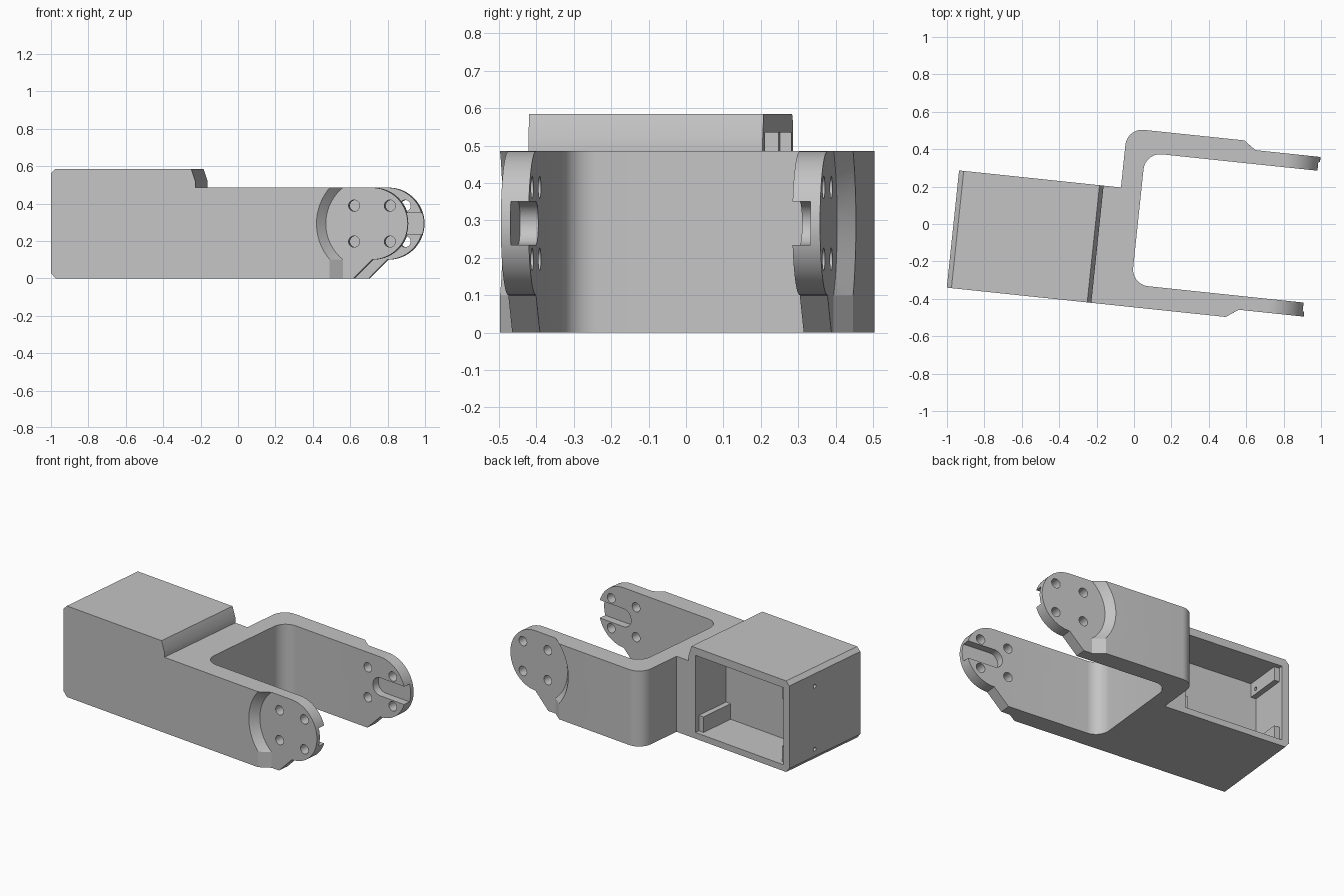
import bpy, bmesh, math
from mathutils import Matrix, Vector

if "Cube" in bpy.data.objects:
    bpy.data.objects.remove(bpy.data.objects["Cube"], do_unlink=True)

MID = 0.0315                          # centre line of the fork
INNER, FLOOR, TIP, OUTER = 0.3545, 0.403, 0.429, 0.4745
HUB_X, HUB_Z, HUB_R = 0.762, 0.2925, 0.1925
FRONT, BACK, END = MID - OUTER, 0.187, -0.96


def new_object(name, bm):
    bmesh.ops.recalc_face_normals(bm, faces=bm.faces)
    mesh = bpy.data.meshes.new(name)
    bm.to_mesh(mesh)
    bm.free()
    obj = bpy.data.objects.new(name, mesh)
    bpy.context.collection.objects.link(obj)
    return obj


def prism(name, points, lo, hi, place):
    """Extrude a 2D outline between lo and hi; place(a, b, depth) gives 3D."""
    bm = bmesh.new()
    rings = [[bm.verts.new(place(a, b, d)) for a, b in points] for d in (lo, hi)]
    for ring in rings:
        bm.faces.new(ring)
    n = len(points)
    for i in range(n):
        j = (i + 1) % n
        bm.faces.new((rings[0][i], rings[0][j], rings[1][j], rings[1][i]))
    return new_object(name, bm)


def plan(a, b, d):
    return Vector((a, b, d))


def side(a, b, d):
    return Vector((a, d, b))


def end(a, b, d):
    return Vector((d, a, b))


def arc(cx, cy, r, start, stop, steps):
    angles = [math.radians(start + (stop - start) * i / steps) for i in range(steps + 1)]
    return [(cx + r * math.cos(t), cy + r * math.sin(t)) for t in angles]


def rect(a0, a1, b0, b1):
    return [(a0, b0), (a1, b0), (a1, b1), (a0, b1)]


def circle(cx, cy, r, steps=24):
    return arc(cx, cy, r, 0, 360, steps)[:-1]


def combine(target, cutter, operation="DIFFERENCE"):
    cutter.hide_render = True
    mod = target.modifiers.new("cut", "BOOLEAN")
    mod.operation, mod.object, mod.solver = operation, cutter, "EXACT"
    bpy.context.view_layer.update()
    result = target.evaluated_get(bpy.context.evaluated_depsgraph_get())
    mesh = bpy.data.meshes.new_from_object(result)
    target.modifiers.clear()
    target.data = mesh
    bpy.data.objects.remove(cutter, do_unlink=True)


# Plan outline: box with a two-armed fork
r = 0.09
outline = [(END - 0.1, FRONT), (1.1, FRONT), (1.1, MID - INNER)]
outline += arc(0.02 + r, MID - INNER + r, r, 270, 180, 12)
outline += arc(0.02 + r, MID + INNER - r, r, 180, 90, 12)
outline += [(1.1, MID + INNER), (1.1, MID + OUTER)]
outline += arc(-0.09 + r, MID + OUTER - r, r, 90, 180, 12)
outline += [(-0.09, BACK), (END - 0.1, BACK)]
bracket = prism("fork_bracket", outline, -0.1, 0.8, plan)

# Side outline: chamfered raised box and rounded arm tips
profile = [(END, 0.03), (END + 0.025, 0), (HUB_X - 0.1, 0)]
profile += arc(HUB_X, HUB_Z, HUB_R, -90, 90, 40)
profile += [(-0.183, 0.485), (-0.183, 0.52), (-0.205, 0.585),
            (END + 0.025, 0.585), (END, 0.56)]
combine(bracket, prism("side_cutter", profile, -1, 1, side), "INTERSECT")

# Arm details, mirrored across the fork
for s in (-1, 1):
    # Conical recess around each hub
    depth = 0.06
    bm = bmesh.new()
    bmesh.ops.create_cone(bm, cap_ends=True, segments=96, radius1=0.248,
                          radius2=0.248 + depth, depth=depth)
    turn = Matrix.Rotation(math.radians(-90 * s), 4, "X")
    bm.transform(Matrix.Translation((HUB_X, MID + s * (TIP + depth / 2), HUB_Z)) @ turn)
    combine(bracket, new_object("hub_recess_cutter", bm))
    # Straight lower part of the recess
    ramp = [(0.605, MID + s * TIP), (1.1, MID + s * TIP),
            (1.1, MID + s * (TIP + depth)), (0.605 - 0.066 * depth / 0.0455, MID + s * (TIP + depth))]
    combine(bracket, prism("lower_recess_cutter", ramp, -0.1, 0.1, plan))
    # Groove on the inner face, open at the tip
    slot = arc(HUB_X, HUB_Z, 0.0575, 90, 270, 16)
    slot += [(1.1, HUB_Z - 0.0575), (1.1, HUB_Z + 0.0575)]
    lo, hi = sorted((MID + s * (INNER - 0.05), MID + s * FLOOR))
    combine(bracket, prism("groove_cutter", slot, lo, hi, side))
    # Four bolt holes
    lo, hi = sorted((MID + s * 0.3, MID + s * 0.6))
    for dx in (-0.096, 0.096):
        for dz in (-0.096, 0.096):
            hole = circle(HUB_X + dx, HUB_Z + dz, 0.03)
            combine(bracket, prism("bolt_hole_cutter", hole, lo, hi, side))

# Pocket open at the back, with corner ledges
x0, x1, z0, z1, step = -0.913, -0.236, 0.04, 0.535, 0.035
low, high = 0.14, 0.445
pocket = [(x0 + step, z0), (x1 - step, z0), (x1 - step, low), (x1, low),
          (x1, z1), (x0 + step, z1), (x0 + step, high), (x0, high),
          (x0, low), (x0 + step, low)]
combine(bracket, prism("pocket_cutter", pocket, -0.085, 0.3, side))
combine(bracket, prism("pocket_mouth_cutter", rect(x0, x1, z0, z1), BACK - 0.03, 0.3, side))

# Small screw holes in the end wall
for z in (0.075, 0.48):
    combine(bracket, prism("screw_hole_cutter", circle(-0.038, z, 0.012, 16), -1.1, -0.85, end))

# Turn the part to its resting angle
bracket.data.transform(Matrix.Rotation(math.radians(-6), 4, "Z"))

# Plain grey finish
grey = bpy.data.materials.new("light_grey")
grey.use_nodes = True
colour = (0.55, 0.55, 0.55, 1)
grey.diffuse_color = colour
grey.node_tree.nodes["Principled BSDF"].inputs["Base Color"].default_value = colour
bracket.data.materials.clear()
bracket.data.materials.append(grey)
for face in bracket.data.polygons:
    face.material_index = 0

bpy.ops.object.select_all(action="DESELECT")
bracket.select_set(True)
bpy.context.view_layer.objects.active = bracket
bpy.ops.object.shade_smooth_by_angle(angle=math.radians(25))
